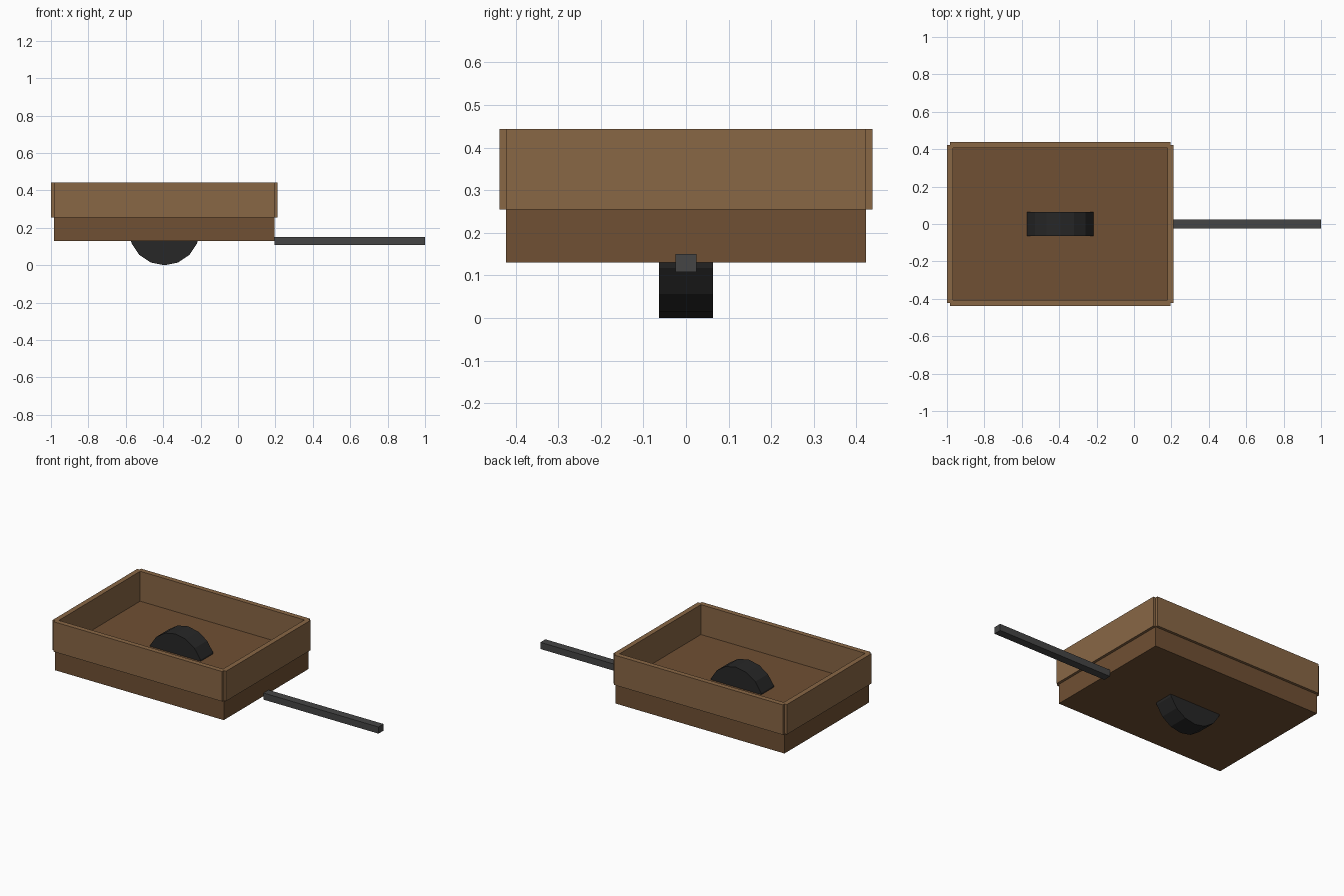
import bpy, math

if "Cube" in bpy.data.objects:
    bpy.data.objects.remove(bpy.data.objects["Cube"])


def material(name, rgb):
    m = bpy.data.materials.new(name)
    m.diffuse_color = (*rgb, 1)
    m.use_nodes = True
    m.node_tree.nodes["Principled BSDF"].inputs["Base Color"].default_value = m.diffuse_color
    return m


def box(name, x, y, z, mat):
    # box from (min, max) ranges
    bpy.ops.mesh.primitive_cube_add(size=1, location=[sum(r) / 2 for r in (x, y, z)])
    o = bpy.context.object
    o.name = name
    o.scale = [r[1] - r[0] for r in (x, y, z)]
    bpy.ops.object.transform_apply(location=False, rotation=False, scale=True)
    o.data.materials.append(mat)
    return o


bed_wood = material("bed_wood", (0.16, 0.08, 0.033))
wall_wood = material("wall_wood", (0.25, 0.135, 0.06))
rubber = material("rubber", (0.02, 0.02, 0.02))
metal = material("metal", (0.06, 0.06, 0.06))

X0, X1, Y = -0.984, 0.196, 0.422   # bed outline
Z0, Z1, Z2 = 0.13, 0.254, 0.443    # bed bottom, bed top, wall top
T = 0.016                          # half wall thickness

# Solid bed
box("bed", (X0, X1), (-Y, Y), (Z0, Z1), bed_wood)

# Walls centred on the bed edges, leaving notched corners
for name, y in (("front_wall", -Y), ("back_wall", Y)):
    box(name, (X0, X1), (y - T, y + T), (Z1, Z2), wall_wood)
for name, x in (("left_wall", X0), ("right_wall", X1)):
    box(name, (x - T, x + T), (-Y, Y), (Z1, Z2), wall_wood)

# Sixteen-sided wheel passing through the bed
bpy.ops.mesh.primitive_cylinder_add(vertices=16, radius=0.19, depth=0.126,
                                    location=(-0.394, 0, 0.19),
                                    rotation=(math.pi / 2, 0, 0))
wheel = bpy.context.object
wheel.name = "wheel"
wheel.data.materials.append(rubber)

# Tow bar
box("tow_bar", (X1, 1.0), (-0.025, 0.025), (0.108, 0.15), metal)
